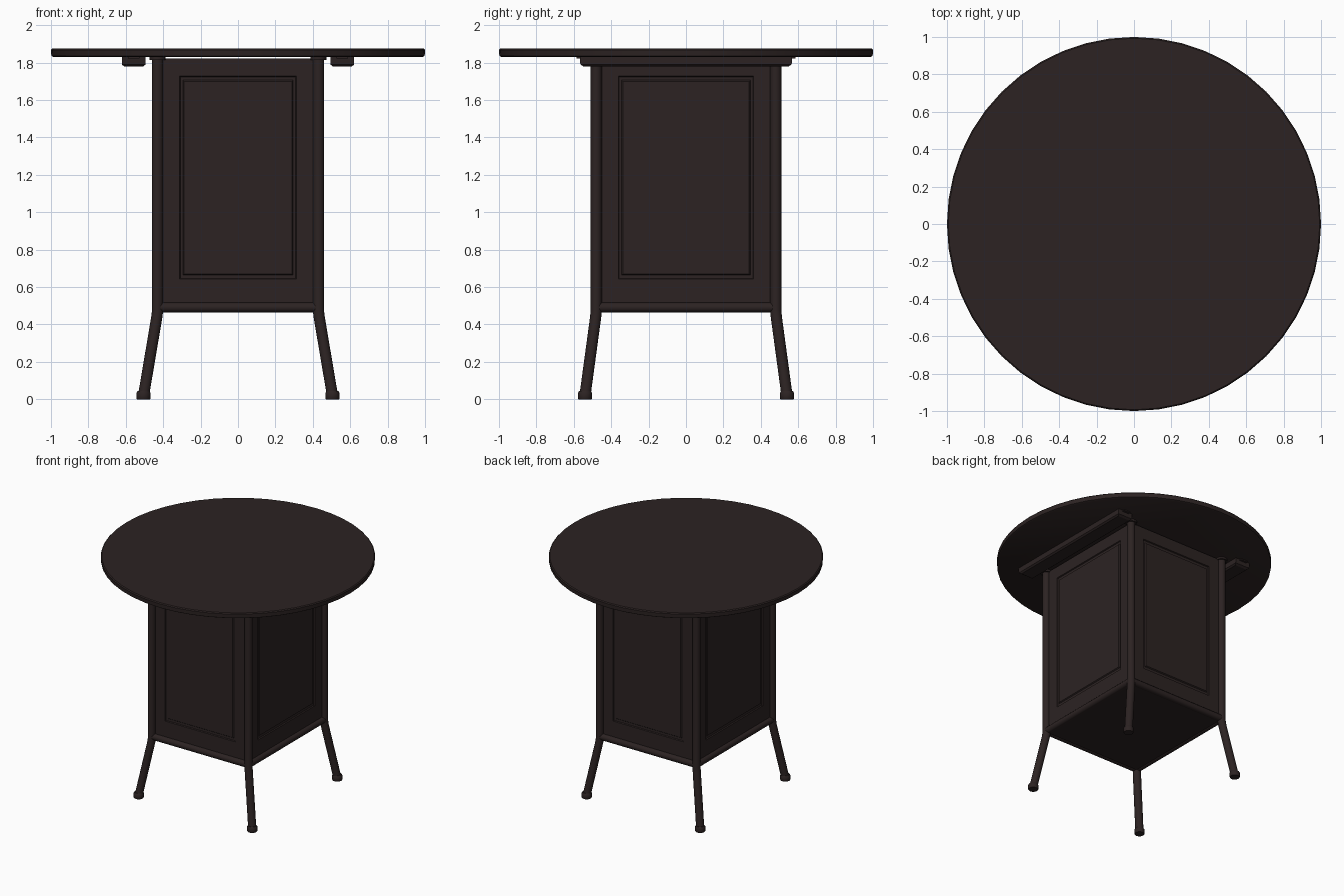
import bpy, bmesh, math
from mathutils import Matrix, Vector

if "Cube" in bpy.data.objects:
    bpy.data.objects.remove(bpy.data.objects["Cube"])

wood = bpy.data.materials.new("dark brown")
wood.diffuse_color = (0.025, 0.0165, 0.0162, 1)
wood.use_nodes = True
wood.node_tree.nodes["Principled BSDF"].inputs["Base Color"].default_value = wood.diffuse_color

PX, PY = 0.43, 0.48          # post centres


def finish(name, bm, smooth=True):
    bmesh.ops.recalc_face_normals(bm, faces=bm.faces)
    me = bpy.data.meshes.new(name)
    bm.to_mesh(me)
    bm.free()
    ob = bpy.data.objects.new(name, me)
    bpy.context.collection.objects.link(ob)
    me.materials.append(wood)
    if smooth:
        bpy.ops.object.select_all(action='DESELECT')
        ob.select_set(True)
        bpy.context.view_layer.objects.active = ob
        bpy.ops.object.shade_smooth_by_angle(angle=math.radians(35))
    return ob


def skin(name, loops, smooth=True, matrix=None):
    """Closed solid from a stack of equal-length point loops."""
    bm = bmesh.new()
    rings = [[bm.verts.new(p) for p in lp] for lp in loops]
    n = len(rings[0])
    for a, b in zip(rings, rings[1:]):
        for i in range(n):
            j = (i + 1) % n
            bm.faces.new((a[i], a[j], b[j], b[i]))
    bm.faces.new(rings[0])
    bm.faces.new(rings[-1])
    if matrix:
        bm.transform(matrix)
    return finish(name, bm, smooth)


def circle(x, y, z, r, n):
    return [(x + r * math.cos(2 * math.pi * i / n),
             y + r * math.sin(2 * math.pi * i / n), z) for i in range(n)]


def rect(x, y, z, hx, hy):
    return [(x - hx, y - hy, z), (x + hx, y - hy, z),
            (x + hx, y + hy, z), (x - hx, y + hy, z)]


# round table top
skin("table_top", [circle(0, 0, z, r, 48) for z, r in
                   ((1.83, 0.988), (1.836, 0.998), (1.868, 1.0), (1.875, 0.993))])

# corner posts running into splayed legs, with feet and top flanges
for sx in (-1, 1):
    for sy in (-1, 1):
        tag = ("left" if sx < 0 else "right") + ("_front" if sy < 0 else "_back")
        fx, fy = 0.505, 0.54
        skin("leg_" + tag, [circle(sx * x, sy * y, z, 0.03, 16) for x, y, z in
                            ((fx, fy, 0.02), (PX + 0.004, PY + 0.003, 0.44),
                             (PX, PY, 0.475), (PX, PY, 1.83))])
        skin("foot_" + tag, [circle(sx * fx, sy * fy, z, r, 16) for z, r in
                             ((0, 0.035), (0.006, 0.038), (0.034, 0.038), (0.045, 0.031))])
        skin("post_flange_" + tag, [circle(sx * PX, sy * PY, z, 0.042, 16)
                                    for z in (1.815, 1.83)])

# four panels with a framed groove, and a rounded rail below each
sides = (("front", 0, PX, PY), ("right", 90, PY, PX),
         ("back", 180, PX, PY), ("left", 270, PY, PX))
for name, ang, half, off in sides:
    rot = Matrix.Rotation(math.radians(ang), 4, 'Z')
    w = half - 0.01
    g = half - 0.118
    steps = [(w, 0.48, 1.822, off - 0.02), (w, 0.48, 1.822, off),
             (g, 0.642, 1.728, off), (g - 0.004, 0.646, 1.724, off - 0.008),
             (g - 0.018, 0.665, 1.706, off - 0.008), (g - 0.024, 0.671, 1.70, off)]
    skin("panel_" + name, [[(-h, -d, lo), (h, -d, lo), (h, -d, hi), (-h, -d, hi)]
                           for h, lo, hi, d in steps], False, rot)
    r = 0.026
    ring = [(math.cos(2 * math.pi * i / 12) * r, math.sin(2 * math.pi * i / 12) * r)
            for i in range(12)]
    skin("bottom_rail_" + name, [[(x, -off + a, 0.491 + b) for a, b in ring]
                                 for x in (-half, half)], True, rot)

# closed bottom of the cabinet
skin("bottom_plate", [rect(0, 0, z, PX, PY) for z in (0.472, 0.492)], False)

# bearer rails under the top, each with a thin mounting plate
for sx, tag in ((-1, "left"), (1, "right")):
    skin("bearer_" + tag, [rect(sx * 0.5575, 0, z, hx, hy) for z, hx, hy in
                           ((1.78, 0.052, 0.55), (1.79, 0.064, 0.565), (1.831, 0.064, 0.568))],
         False)
    skin("bearer_plate_" + tag, [rect(sx * 0.5575, 0, z, 0.03, 0.585)
                                 for z in (1.821, 1.831)], False)
